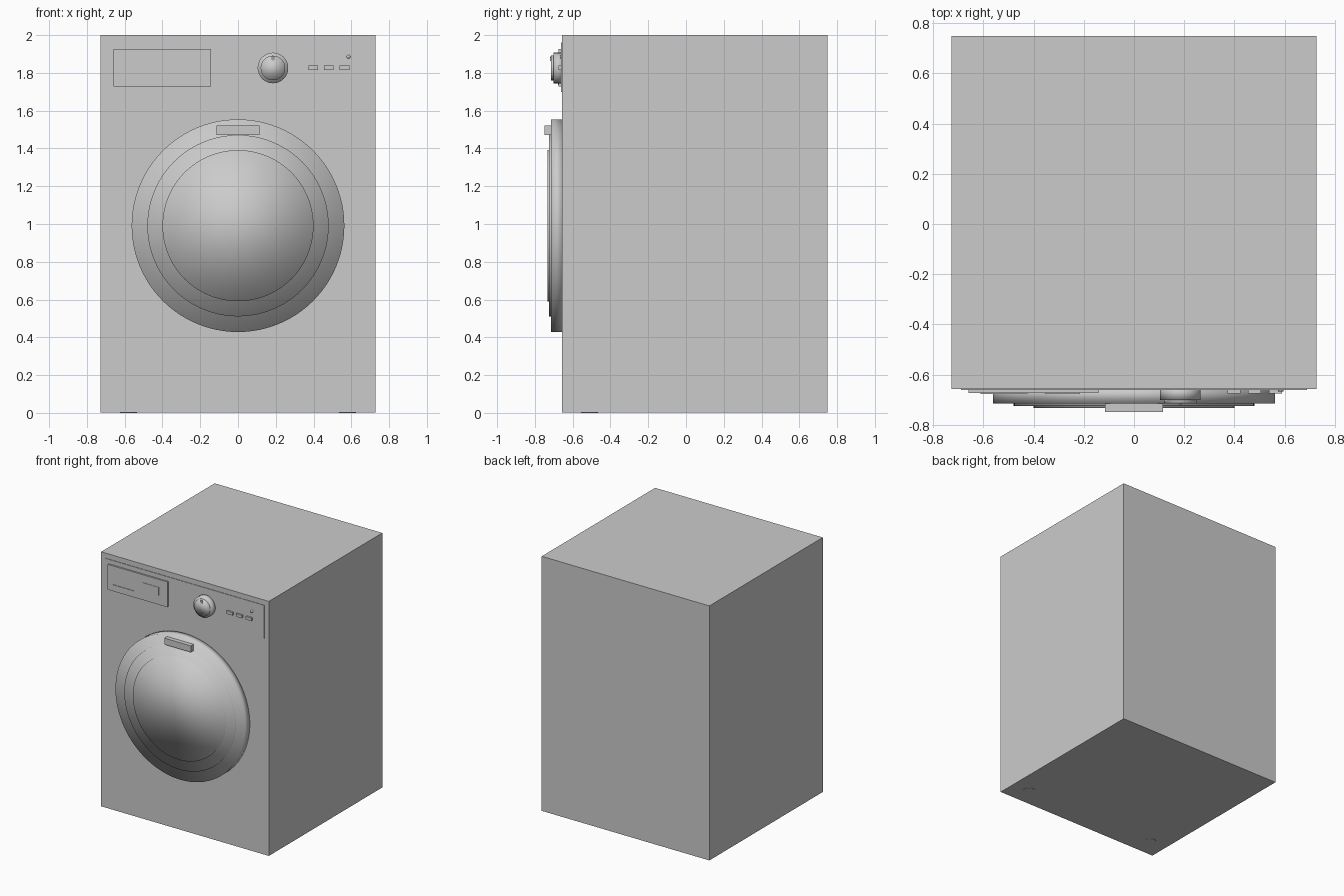
import bpy
from math import pi

if "Cube" in bpy.data.objects:
    bpy.data.objects.remove(bpy.data.objects["Cube"])


def box(name, x0, x1, y0, y1, z0, z1):
    bpy.ops.mesh.primitive_cube_add(
        size=1, location=((x0 + x1) / 2, (y0 + y1) / 2, (z0 + z1) / 2))
    ob = bpy.context.object
    ob.name = name
    ob.scale = (x1 - x0, y1 - y0, z1 - z0)
    bpy.ops.object.transform_apply(location=False, rotation=False, scale=True)
    return ob


def disc(name, x, z, r, y0, y1, sides=64):
    """Smooth cylinder whose axis points to the front."""
    bpy.ops.mesh.primitive_cylinder_add(
        vertices=sides, radius=r, depth=y1 - y0,
        location=(x, (y0 + y1) / 2, z), rotation=(pi / 2, 0, 0))
    ob = bpy.context.object
    ob.name = name
    bpy.ops.object.shade_smooth()
    return ob


FRONT = -0.657
BACK_IN = FRONT + 0.01   # parts sink slightly into the body

# Cabinet and front control panel
box("cabinet", -0.728, 0.728, FRONT, 0.75, 0.002, 2.0)
box("control_panel", -0.69, 0.69, FRONT - 0.004, BACK_IN, 1.70, 1.96)

# Detergent drawer with raised grip and label plates
box("detergent_drawer", -0.66, -0.142, -0.674, BACK_IN, 1.728, 1.926)
box("drawer_grip", -0.612, -0.425, -0.678, -0.67, 1.735, 1.78)
box("drawer_label_plate", -0.355, -0.215, -0.677, -0.67, 1.80, 1.865)

# Program dial
disc("dial_base", 0.185, 1.826, 0.081, -0.702, BACK_IN, 48)
disc("dial_cap", 0.185, 1.826, 0.065, -0.716, -0.69, 48)
box("dial_pointer", 0.179, 0.191, -0.72, -0.71, 1.862, 1.888)

# Buttons and indicator light
for i, x in enumerate((0.398, 0.480, 0.564)):
    box(f"button_{i + 1}", x - 0.026, x + 0.026, -0.676, BACK_IN, 1.815, 1.838)
disc("indicator_light", 0.585, 1.886, 0.01, -0.668, BACK_IN, 16)

# Round door: outer rim, inner ring, glass, handle
disc("door_rim", 0, 0.991, 0.563, -0.716, BACK_IN, 96)
disc("door_ring", 0, 0.991, 0.480, -0.725, -0.70, 96)
disc("door_glass", 0, 0.991, 0.400, -0.733, -0.70, 96)
box("door_handle", -0.115, 0.115, -0.75, -0.714, 1.472, 1.522)

# Front feet, nearly flush with the underside
for side, x in (("right", 0.58), ("left", -0.58)):
    bpy.ops.mesh.primitive_cylinder_add(
        vertices=32, radius=0.045, depth=0.03, location=(x, -0.51, 0.015))
    bpy.context.object.name = f"front_foot_{side}"
    bpy.ops.object.shade_smooth_by_angle()
